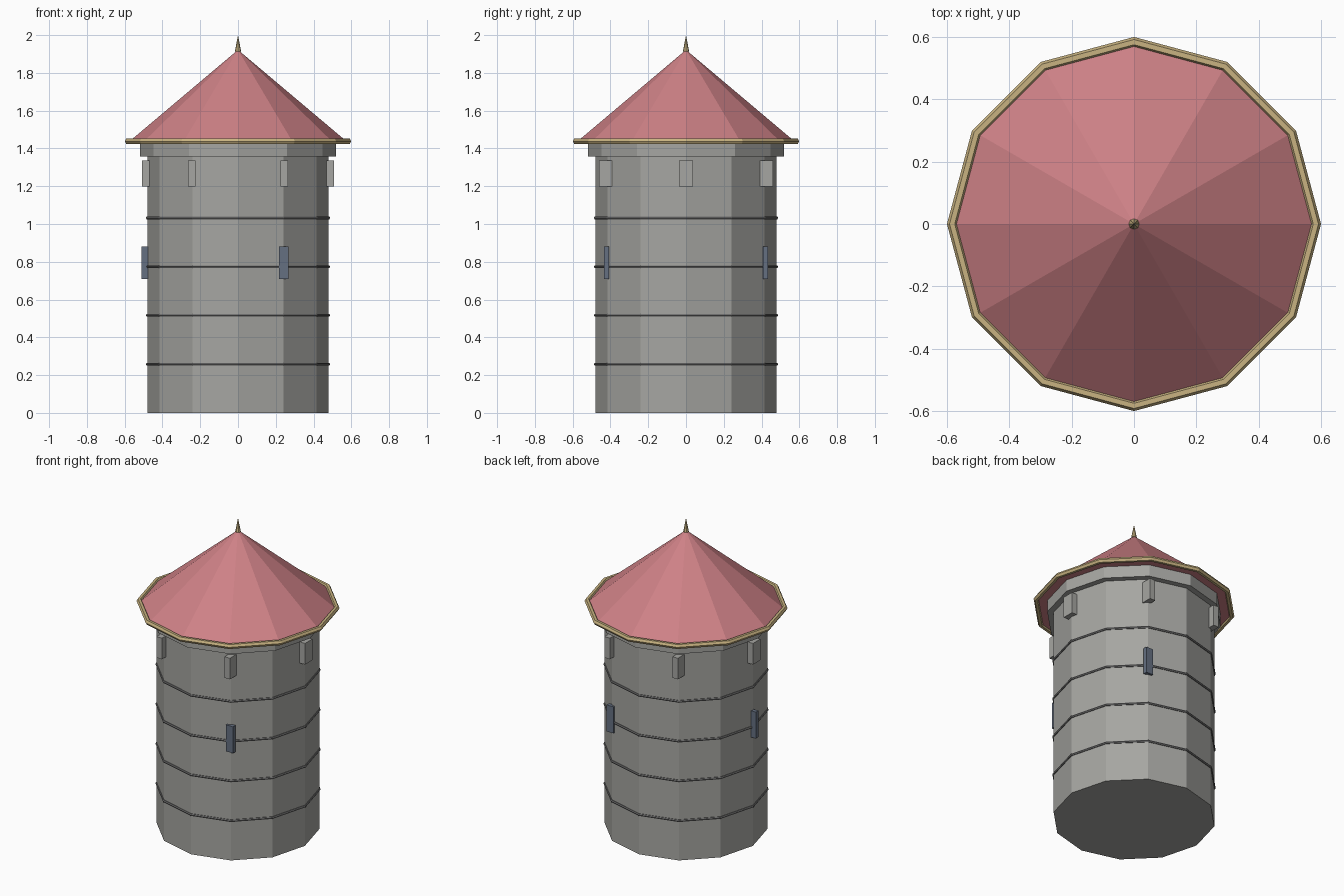
import bpy
from math import cos, sin, radians

if "Cube" in bpy.data.objects:
    bpy.data.objects.remove(bpy.data.objects["Cube"])

SIDES = 12


def material(name, rgb):
    m = bpy.data.materials.new(name)
    m.diffuse_color = (*rgb, 1)
    m.use_nodes = True
    m.node_tree.nodes["Principled BSDF"].inputs["Base Color"].default_value = m.diffuse_color
    return m


ROOF = material("roof_red", (0.62, 0.22, 0.24))
GOLD = material("trim_gold", (0.58, 0.45, 0.22))
GLASS = material("window_blue", (0.13, 0.16, 0.22))
STONE = material("stone", (0.38, 0.38, 0.36))
IRON = material("band_grey", (0.16, 0.16, 0.16))


def finish(name, mat):
    ob = bpy.context.object
    ob.name = name
    ob.data.materials.append(mat)
    return ob


def cone(name, r1, r2, z0, z1, mat, sides=SIDES):
    # Spin so that a corner always lies on the axes
    bpy.ops.mesh.primitive_cone_add(vertices=sides, radius1=r1, radius2=r2,
                                    depth=z1 - z0, location=(0, 0, (z0 + z1) / 2))
    return finish(name, mat)


def ring(name, major, minor, z, mat):
    bpy.ops.mesh.primitive_torus_add(major_segments=SIDES, minor_segments=6,
                                     major_radius=major, minor_radius=minor,
                                     location=(0, 0, z))
    return finish(name, mat)


def blocks(name, angles, radius, z, size, mat):
    # Axis-aligned blocks set around the wall
    for i, a in enumerate(angles):
        t = radians(a)
        bpy.ops.mesh.primitive_cube_add(size=1, location=(radius * cos(t), radius * sin(t), z))
        ob = finish(f"{name}_{i + 1}", mat)
        ob.scale = size


# Tower wall and collar under the eaves
cone("tower_wall", 0.48, 0.48, 0, 1.40, STONE)
cone("collar", 0.518, 0.518, 1.357, 1.434, STONE)

# Raised bands around the wall
for i in range(4):
    ring(f"wall_band_{i + 1}", 0.48, 0.008, 0.258 * (i + 1), IRON)

# Corbels and windows
blocks("corbel", range(0, 360, 60), 0.488, 1.267, (0.04, 0.076, 0.137), STONE)
blocks("window", (60, 180, 300), 0.485, 0.795, (0.05, 0.026, 0.172), GLASS)

# Roof, eave trim and finial
cone("roof", 0.58, 0, 1.433, 1.922, ROOF)
ring("eave_trim", 0.583, 0.0165, 1.438, GOLD)
cone("finial", 0.017, 0, 1.912, 2.0, GOLD, sides=8)
